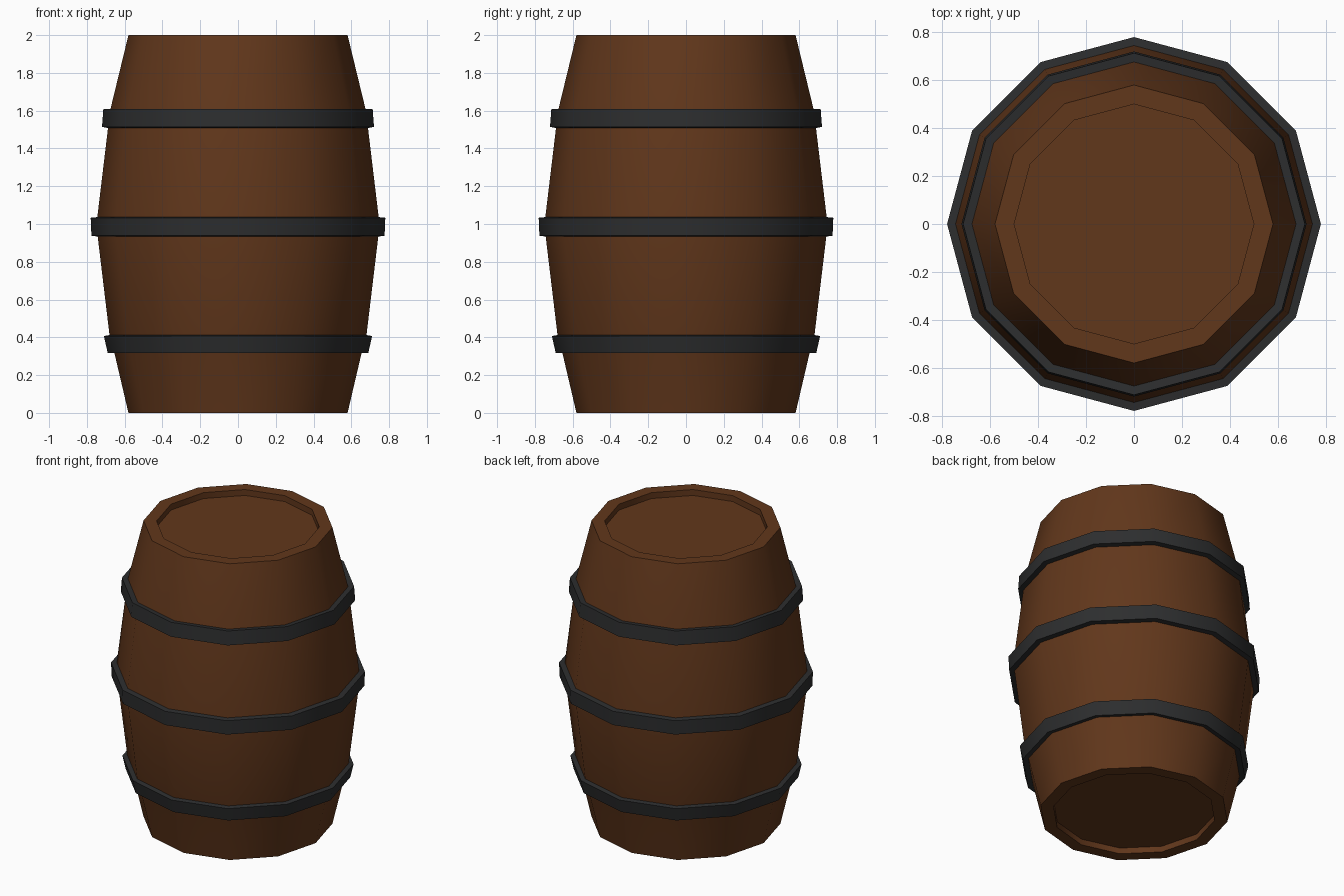
import bpy, bmesh, math

if "Cube" in bpy.data.objects:
    bpy.data.objects.remove(bpy.data.objects["Cube"])

SIDES = 12


def material(name, rgb):
    m = bpy.data.materials.new(name)
    m.diffuse_color = (*rgb, 1)
    m.use_nodes = True
    m.node_tree.nodes["Principled BSDF"].inputs["Base Color"].default_value = m.diffuse_color
    return m


def lathe(name, profile, mat, closed=False):
    """Turn (radius, z) points around z; open profiles are capped at both ends."""
    bm = bmesh.new()
    rings = []
    for r, z in profile:
        rings.append([bm.verts.new((r * math.cos(i * math.tau / SIDES),
                                    r * math.sin(i * math.tau / SIDES), z))
                      for i in range(SIDES)])
    pairs = list(zip(rings, rings[1:]))
    if closed:
        pairs.append((rings[-1], rings[0]))
    else:
        bm.faces.new(rings[0])
        bm.faces.new(rings[-1])
    for a, b in pairs:
        for i in range(SIDES):
            j = (i + 1) % SIDES
            bm.faces.new((a[i], a[j], b[j], b[i]))
    bmesh.ops.recalc_face_normals(bm, faces=bm.faces)
    mesh = bpy.data.meshes.new(name)
    bm.to_mesh(mesh)
    bm.free()
    mesh.materials.append(mat)
    ob = bpy.data.objects.new(name, mesh)
    bpy.context.collection.objects.link(ob)
    bpy.ops.object.select_all(action='DESELECT')
    ob.select_set(True)
    bpy.context.view_layer.objects.active = ob
    bpy.ops.object.shade_smooth_by_angle(angle=math.radians(40))


wood = material("wood", (0.12, 0.038, 0.011))
iron = material("iron", (0.026, 0.027, 0.028))

# Bulging body with recessed lids at both ends
lathe("barrel_body", [(0.50, 0.04), (0.50, 0), (0.58, 0), (0.655, 0.32), (0.68, 0.41),
                      (0.743, 0.935), (0.745, 1.035), (0.688, 1.51), (0.676, 1.605),
                      (0.58, 2), (0.50, 2), (0.50, 1.96)], wood)

# Iron hoops: name, (body radius, outer radius, inner z, outer z) at bottom and top
hoops = [
    ("lower_hoop", (0.655, 0.69, 0.325, 0.318), (0.68, 0.71, 0.413, 0.407)),
    ("middle_hoop", (0.743, 0.776, 0.933, 0.938), (0.745, 0.78, 1.037, 1.033)),
    ("upper_hoop", (0.688, 0.72, 1.507, 1.514), (0.676, 0.713, 1.603, 1.608)),
]
for name, (r0, o0, z0, y0), (r1, o1, z1, y1) in hoops:
    lathe(name, [(r0 - 0.005, z0), (o0, y0), (o1, y1), (r1 - 0.005, z1)], iron, closed=True)
